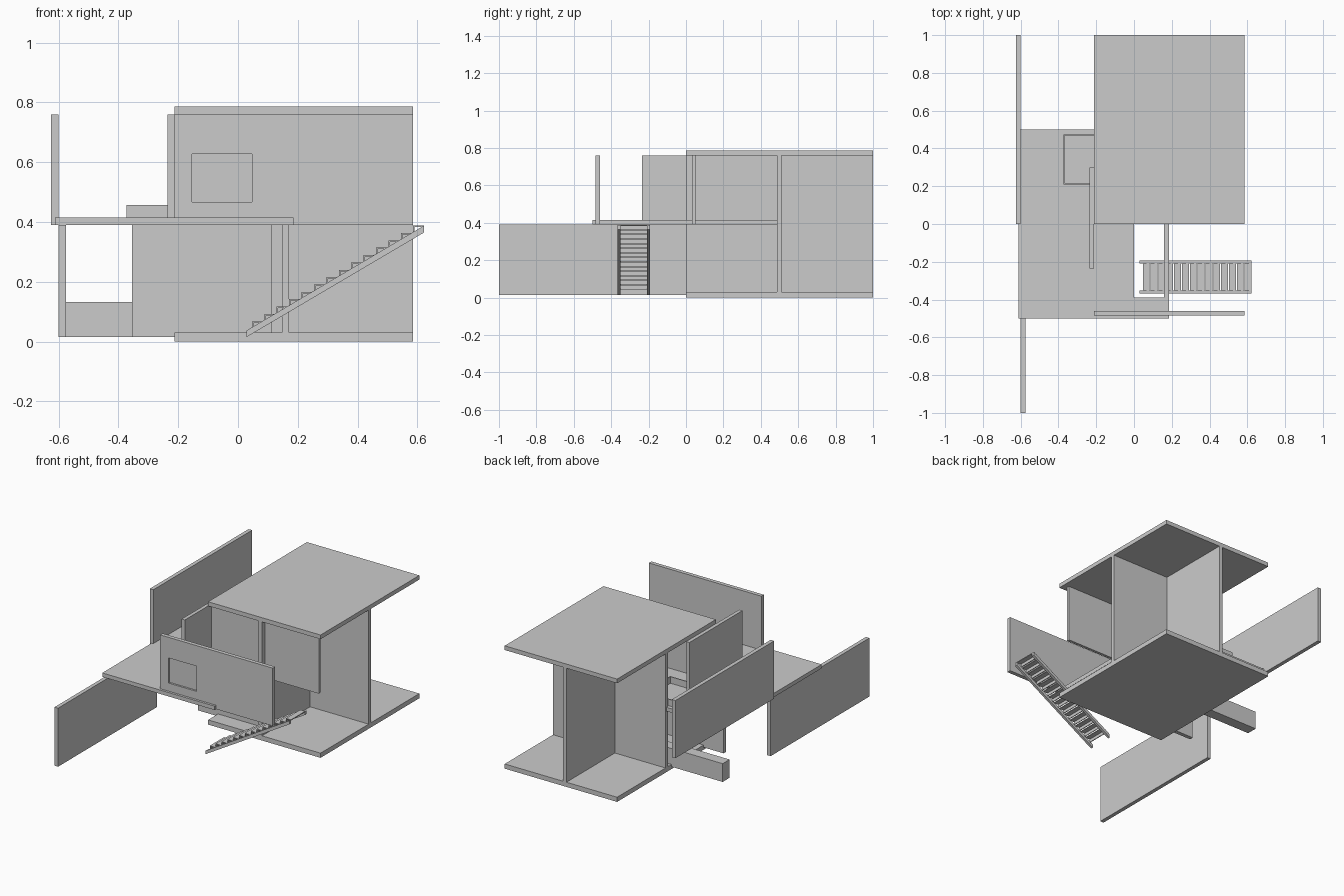
import bpy
import bmesh
from mathutils import Vector

cube = bpy.data.objects.get("Cube")
if cube:
    bpy.data.objects.remove(cube, do_unlink=True)

grey = bpy.data.materials.new("light_grey")
grey.use_nodes = True
colour = (0.6, 0.6, 0.6, 1)
grey.diffuse_color = colour
grey.node_tree.nodes["Principled BSDF"].inputs["Base Color"].default_value = colour


def add_object(name, bm):
    bmesh.ops.recalc_face_normals(bm, faces=bm.faces)
    mesh = bpy.data.meshes.new(name)
    bm.to_mesh(mesh)
    bm.free()
    mesh.materials.append(grey)
    obj = bpy.data.objects.new(name, mesh)
    bpy.context.scene.collection.objects.link(obj)
    return obj


def add_box(bm, x, y, z):
    """Add a box given its (min, max) range on each axis."""
    verts = bmesh.ops.create_cube(bm, size=1)["verts"]
    ranges = (x, y, z)
    size = Vector([hi - lo for lo, hi in ranges])
    centre = Vector([(hi + lo) / 2 for lo, hi in ranges])
    for v in verts:
        v.co = v.co * size + centre


def box(name, x, y, z):
    bm = bmesh.new()
    add_box(bm, x, y, z)
    return add_object(name, bm)


def cut(target, x, y, z):
    """Subtract a box from the target."""
    cutter = box("cutter", x, y, z)
    cutter.hide_render = True
    mod = target.modifiers.new("cut", 'BOOLEAN')
    mod.operation = 'DIFFERENCE'
    mod.solver = 'EXACT'
    mod.object = cutter
    bpy.context.view_layer.objects.active = target
    bpy.ops.object.modifier_apply(modifier=mod.name)
    bpy.data.objects.remove(cutter, do_unlink=True)


UPPER = (0.39, 0.76)
LOWER = (0.015, 0.39)
FULL = (0.03, 0.76)
HOUSE_X = (-0.212, 0.585)

# Horizontal slabs, with a stairwell through the deck
box("base_slab", HOUSE_X, (0, 1), (0, 0.03))
box("roof_slab", HOUSE_X, (0, 1), (0.76, 0.787))
deck = box("deck_slab", (-0.612, 0.185), (-0.5, 0.5), (0.39, 0.415))
cut(deck, (0, 0.16), (-0.39, 0.03), (0.3, 0.5))

# Full height cross walls
box("cross_wall", HOUSE_X, (0.487, 0.51), FULL)
box("spine_wall", (0.147, 0.17), (0, 1), FULL)

# Upper storey walls, the front one with a recessed window
box("outer_side_wall", (-0.625, -0.6), (0, 1), UPPER)
box("inner_side_wall", (-0.235, -0.212), (-0.235, 0.3), UPPER)
box("upper_room_wall", (-0.212, 0.55), (0.032, 0.05), UPPER)
front_wall = box("front_wall", HOUSE_X, (-0.485, -0.46), UPPER)
cut(front_wall, (-0.153, 0.047), (-0.6, -0.473), (0.467, 0.628))

# Lower storey walls and bench
box("lower_side_wall", (-0.6, -0.575), (-1, 0), LOWER)
box("lower_room_wall", (-0.355, 0.114), (0.1, 0.125), LOWER)
box("low_bench", (-0.575, -0.1), (0.38, 0.45), (0.015, 0.132))

# Thin parapet standing on the deck
bm = bmesh.new()
px, py, t = (-0.373, -0.035), (0.21, 0.475), 0.006
for y in (py[0], py[1] - t):
    add_box(bm, px, (y, y + t), (0.415, 0.457))
for x in (px[0], px[1] - t):
    add_box(bm, (x, x + t), (py[0] + t, py[1] - t), (0.415, 0.457))
add_object("parapet", bm)

# Sloping stair stringers
for name, y in (("front_stringer", -0.367), ("back_stringer", -0.209)):
    bm = bmesh.new()
    profile = ((0.028, 0.015), (0.622, 0.365), (0.622, 0.388), (0.028, 0.037))
    face = bm.faces.new([bm.verts.new((x, y, z)) for x, z in profile])
    side = bmesh.ops.extrude_face_region(bm, geom=[face])["geom"]
    bmesh.ops.translate(bm, vec=(0, 0.016, 0),
                        verts=[v for v in side if isinstance(v, bmesh.types.BMVert)])
    add_object(name, bm)

# Thin treads and risers between the stringers
bm = bmesh.new()
run, rise, thick = 0.0415, 0.0246, 0.005
span = (-0.352, -0.208)
for i in range(14):
    x, z = 0.586 - run * i, 0.388 - rise * i
    add_box(bm, (x, x + 0.036), span, (z - thick, z))
    add_box(bm, (x, x + thick), span, (z - rise, z - thick))
add_object("stair_steps", bm)
